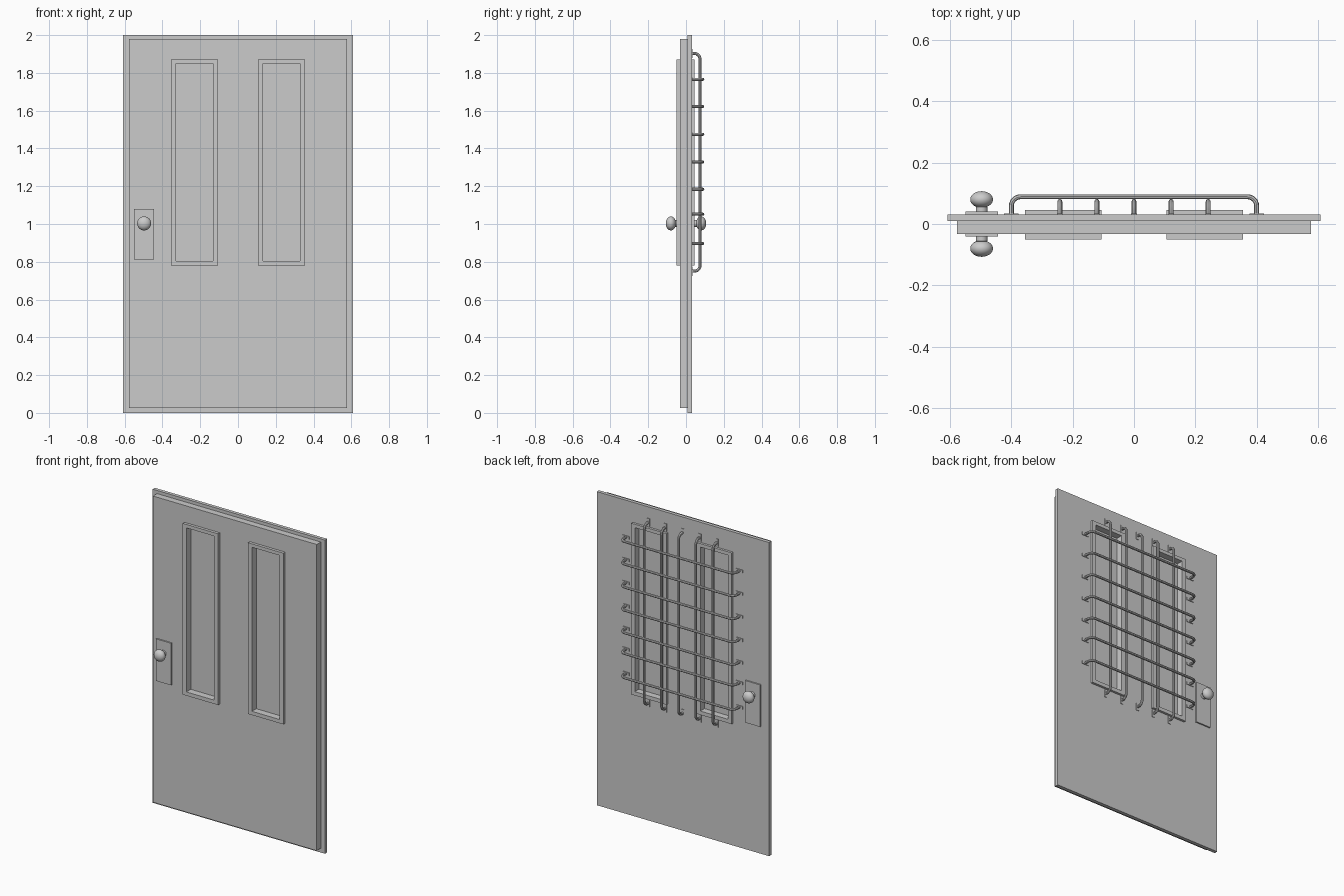
import bpy, bmesh, math
from mathutils import Matrix, Vector

if "Cube" in bpy.data.objects:
    bpy.data.objects.remove(bpy.data.objects["Cube"])


def box(name, lo, hi):
    bm = bmesh.new()
    bmesh.ops.create_cube(bm, size=1)
    lo, hi = Vector(lo), Vector(hi)
    for v in bm.verts:
        v.co = Vector([(lo[i] + hi[i]) / 2 + v.co[i] * (hi[i] - lo[i]) for i in range(3)])
    me = bpy.data.meshes.new(name)
    bm.to_mesh(me)
    bm.free()
    ob = bpy.data.objects.new(name, me)
    bpy.context.collection.objects.link(ob)
    return ob


def cut(ob, x0, x1, z0, z1):
    """Cut a rectangular opening right through a part."""
    cutter = box("cutter", (x0, -0.3, z0), (x1, 0.3, z1))
    cutter.hide_render = True
    mod = ob.modifiers.new("opening", 'BOOLEAN')
    mod.object, mod.solver = cutter, 'EXACT'
    bpy.context.view_layer.objects.active = ob
    bpy.ops.object.modifier_apply(modifier=mod.name)
    bpy.data.objects.remove(cutter)


def smooth(ob):
    bpy.ops.object.select_all(action='DESELECT')
    ob.select_set(True)
    bpy.context.view_layer.objects.active = ob
    bpy.ops.object.shade_smooth_by_angle(angle=math.radians(40))


def lathe_y(name, profile, x, z, y0, sign, n=32):
    """Revolve (radius, distance) points around the y axis."""
    bm = bmesh.new()
    vs = [bm.verts.new((r, d, 0)) for r, d in profile]
    es = [bm.edges.new(p) for p in zip(vs, vs[1:])]
    bmesh.ops.spin(bm, geom=vs + es, cent=(0, 0, 0), axis=(0, 1, 0),
                   angle=math.tau, steps=n)
    bmesh.ops.remove_doubles(bm, verts=bm.verts, dist=1e-5)
    bm.transform(Matrix.Translation((x, y0, z)) @ Matrix.Diagonal((1, sign, 1, 1)))
    bmesh.ops.recalc_face_normals(bm, faces=bm.faces)
    me = bpy.data.meshes.new(name)
    bm.to_mesh(me)
    bm.free()
    ob = bpy.data.objects.new(name, me)
    bpy.context.collection.objects.link(ob)
    smooth(ob)


def bar(name, a, b, out, place, bend=0.03, r=0.008):
    """Bent rod along t from a to b, standing off the door to y = out."""
    path = [(a, BACK)]
    path += [(a + bend * (1 - math.cos(t)), out - bend * (1 - math.sin(t)))
             for t in [i * math.pi / 12 for i in range(7)]]
    path += [(a + b - t, y) for t, y in reversed(path)]
    cu = bpy.data.curves.new(name, 'CURVE')
    cu.dimensions = '3D'
    cu.bevel_depth, cu.bevel_resolution, cu.use_fill_caps = r, 2, True
    sp = cu.splines.new('POLY')
    sp.points.add(len(path) - 1)
    for p, (t, y) in zip(sp.points, path):
        p.co = (*place(t, y), 1)
    ob = bpy.data.objects.new(name, cu)
    bpy.context.collection.objects.link(ob)
    bpy.ops.object.select_all(action='DESELECT')
    ob.select_set(True)
    bpy.context.view_layer.objects.active = ob
    bpy.ops.object.convert(target='MESH')
    smooth(bpy.context.object)
    # mounting tabs at both feet
    for end in (a, b):
        c = Vector(place(end, BACK))
        along = Vector(place(1, 0)) - Vector(place(0, 0))
        half = Vector([0.024 if k > 0.5 else 0.009 for k in along])
        lo, hi = c - half, c + half
        lo.y, hi.y = BACK - 0.002, BACK + 0.004
        box(name + "_tab", lo, hi)


FRONT, STEP, BACK = -0.032, 0.009, 0.031

# door leaf: smaller front slab and larger back slab
slabs = [box("front_slab", (-0.578, FRONT, 0.027), (0.578, STEP, 1.98)),
         box("back_slab", (-0.608, STEP, 0), (0.608, BACK, 2))]

# windows: frame through the door with a pane set in the middle
for s in (-1, 1):
    ox, ix = sorted((s * 0.106, s * 0.355)), sorted((s * 0.133, s * 0.329))
    for slab in slabs:
        cut(slab, ix[0] - 0.01, ix[1] + 0.01, 0.795, 1.86)
    frame = box("window_frame", (ox[0], -0.05, 0.78), (ox[1], 0.046, 1.872))
    cut(frame, *ix, 0.804, 1.85)
    box("window_pane", (ix[0] - 0.005, -0.006, 0.80), (ix[1] + 0.005, 0.004, 1.855))

# lock plates and knobs on both sides
knob = [(0, 0), (0.019, 0), (0.019, 0.024)]
knob += [(0.037 * math.sin(t), 0.048 - 0.027 * math.cos(t))
         for t in [0.5 + i * (math.pi - 0.5) / 14 for i in range(14)]] + [(0, 0.075)]
for s, face in ((-1, FRONT), (1, BACK)):
    y = sorted((face - s * 0.003, face + s * 0.009))
    box("lock_plate", (-0.55, y[0], 0.812), (-0.444, y[1], 1.08))
    lathe_y("knob", knob, -0.497, 1.003, s * 0.032, s)

# security grille on the back
for z in (0.897, 1.052, 1.184, 1.328, 1.475, 1.622, 1.766):
    bar("grille_crossbar", -0.40, 0.40, 0.089, lambda t, y, z=z: (t, y, z))
for i in range(-2, 3):
    bar("grille_upright", 0.75, 1.903, 0.074, lambda t, y, x=i * 0.121: (x, y, t))
